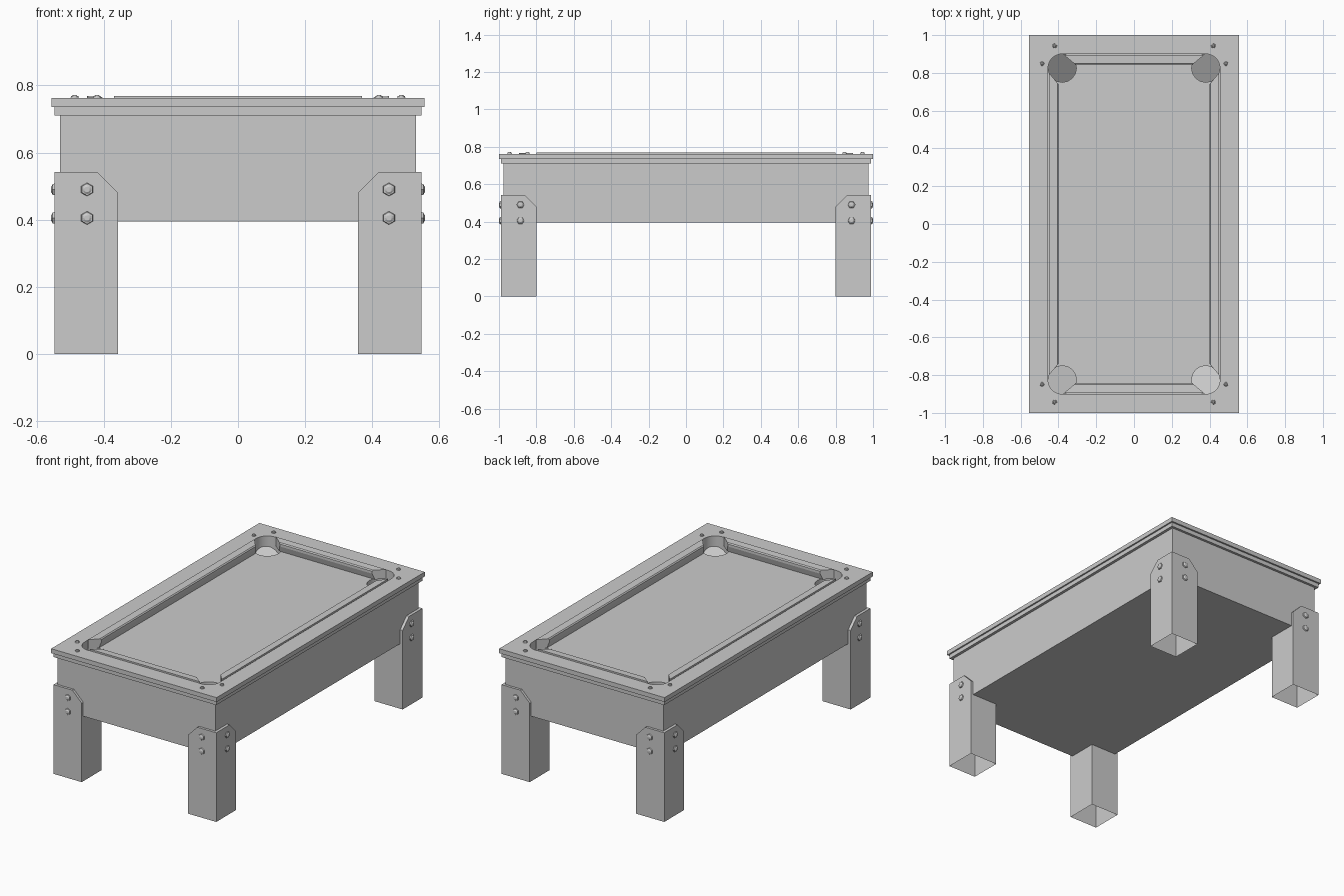
import bpy, bmesh, math
from mathutils import Matrix, Vector

cube = bpy.data.objects.get("Cube")
if cube:
    bpy.data.objects.remove(cube, do_unlink=True)

GREY = (0.6, 0.6, 0.6, 1)
mat = bpy.data.materials.new("plain_grey")
mat.use_nodes = True
mat.diffuse_color = GREY
mat.node_tree.nodes["Principled BSDF"].inputs["Base Color"].default_value = GREY

CORNERS = [(1, 1), (-1, 1), (-1, -1), (1, -1)]
HX, HY, R = 0.455, 0.90, 0.075        # opening half sizes, pocket radius
CX, CY = HX - R, HY - R               # pocket centre
BED, TOP = 0.71, 0.762                # playing surface and rim heights
BASE = 0.395                          # underside of the body
STEPS = 12


def finish(bm, name, recalc=True, smooth=False):
    if recalc:
        bmesh.ops.recalc_face_normals(bm, faces=bm.faces[:])
    mesh = bpy.data.meshes.new(name)
    bm.to_mesh(mesh)
    bm.free()
    mesh.materials.append(mat)
    obj = bpy.data.objects.new(name, mesh)
    bpy.context.collection.objects.link(obj)
    if smooth:
        bpy.ops.object.select_all(action="DESELECT")
        obj.select_set(True)
        bpy.context.view_layer.objects.active = obj
        bpy.ops.object.shade_smooth_by_angle(angle=math.radians(40))
    return obj


def polygon(bm, points):
    return bm.faces.new([bm.verts.new(p) for p in points])


def prism(bm, points, offset):
    """Extrude a closed outline by an offset vector."""
    face = polygon(bm, points)
    out = bmesh.ops.extrude_face_region(bm, geom=[face], use_keep_orig=True)
    moved = [g for g in out["geom"] if isinstance(g, bmesh.types.BMVert)]
    bmesh.ops.translate(bm, verts=moved, vec=offset)


def arc(sx, sy, start, sweep):
    for i in range(STEPS + 1):
        a = start + sweep * i / STEPS
        yield sx * CX + R * math.cos(a), sy * CY + R * math.sin(a)


def outline(bites):
    """Opening outline: rounded corners, or corners bitten out by the pockets."""
    pts = []
    for k, (sx, sy) in enumerate(CORNERS):
        sweep = -1.5 * math.pi if bites else 0.5 * math.pi
        pts += arc(sx, sy, k * math.pi / 2, sweep)
    return pts


def frame(name, x, y, z0, z1):
    """Rectangular slab with the rounded opening through it."""
    bm = bmesh.new()
    for loop in ([(sx * x, sy * y) for sx, sy in CORNERS], outline(False)):
        vs = [bm.verts.new((px, py, z0)) for px, py in loop]
        for a, b in zip(vs, vs[1:] + vs[:1]):
            bm.edges.new((a, b))
    bmesh.ops.triangle_fill(bm, edges=bm.edges[:], use_beauty=True)
    out = bmesh.ops.extrude_face_region(bm, geom=bm.faces[:], use_keep_orig=True)
    bmesh.ops.translate(bm, vec=(0, 0, z1 - z0),
                        verts=[g for g in out["geom"] if isinstance(g, bmesh.types.BMVert)])
    return finish(bm, name, smooth=True)


# Body: box left open under the playing surface
bm = bmesh.new()
bmesh.ops.create_cube(bm, size=1)
bmesh.ops.scale(bm, vec=(1.06, 1.95, BED - BASE), verts=bm.verts)
bmesh.ops.translate(bm, vec=(0, 0, (BED + BASE) / 2), verts=bm.verts)
bmesh.ops.delete(bm, geom=[f for f in bm.faces if f.normal.z > 0.5], context="FACES_ONLY")
finish(bm, "body", recalc=False)

# Two stepped layers of the rim
frame("rim_lower", 0.547, 0.99, BED, 0.735)
frame("rim_upper", 0.556, 1.0, 0.735, TOP)

# Playing surface with pocket cut-outs
bm = bmesh.new()
face = polygon(bm, [(x, y, BED) for x, y in outline(True)])
face.normal_update()
if face.normal.z < 0:
    face.normal_flip()
bmesh.ops.triangulate(bm, faces=[face])
finish(bm, "playing_surface", recalc=False)


# Cushions: profile of (distance in from the wall, height), mitred at both ends
def cushion(name, wall, half, along_x, side):
    profile = [(0, BED), (0, 0.768), (0.044, 0.766), (0.05, 0.76), (0.05, 0.745), (0.04, BED)]
    bm = bmesh.new()
    ends = []
    for e in (-1, 1):
        ring = []
        for d, z in profile:
            run, across = e * (half - 1.2 * d), side * (wall - d)
            ring.append(bm.verts.new((run, across, z) if along_x else (across, run, z)))
        ends.append(ring)
        bm.faces.new(ring)
    n = len(profile)
    for i in range(n):
        j = (i + 1) % n
        bm.faces.new((ends[0][i], ends[0][j], ends[1][j], ends[1][i]))
    finish(bm, name)


for side, word in ((1, "left"), (-1, "right")):
    cushion(word + "_cushion", 0.45, 0.80, False, side)
for side, word in ((1, "back"), (-1, "front")):
    cushion(word + "_cushion", 0.894, 0.37, True, side)


def bolt(bm, pos, axis, radius, height, sides):
    """Bolt head with a domed centre, standing along an axis."""
    rot = Vector((0, 0, 1)).rotation_difference(Vector(axis)).to_matrix().to_4x4()
    place = Matrix.Translation(pos) @ rot
    for r1, r2, z0, z1, n in ((1, 0.9, 0, 0.6, sides), (0.7, 0.4, 0.6, 1, 12)):
        bmesh.ops.create_cone(
            bm, cap_ends=True, segments=n, radius1=radius * r1, radius2=radius * r2,
            depth=height * (z1 - z0),
            matrix=place @ Matrix.Translation((0, 0, height * (z0 + z1) / 2)))


# Corner parts: pocket, leg and bolts
LX, LY, IX, IY = 0.547, 0.99, 0.358, 0.80
for sx, sy in CORNERS:
    tag = ("back_" if sy > 0 else "front_") + ("left" if sx > 0 else "right")

    # Pocket: round cup whose floor falls towards the table centre
    bm = bmesh.new()
    upper, lower = [], []
    for i in range(4 * STEPS):
        a = 2 * math.pi * i / (4 * STEPS)
        c, s = math.cos(a), math.sin(a)
        outward = (c * sx + s * sy) / math.sqrt(2)
        x, y = sx * CX + R * c, sy * CY + R * s
        upper.append(bm.verts.new((x, y, BED)))
        lower.append(bm.verts.new((x, y, 0.64 + 0.06 * outward)))
    for i in range(len(upper)):
        j = (i + 1) % len(upper)
        bm.faces.new((upper[i], upper[j], lower[j], lower[i]))
    bm.faces.new(lower)
    finish(bm, tag + "_pocket", recalc=False, smooth=True)

    # Leg: open-ended square tube with two chamfered plates gripping the body
    bm = bmesh.new()
    ring = [(LX, LY), (IX, LY), (IX, IY), (LX, IY)]
    for (ax, ay), (bx, by) in zip(ring, ring[1:] + ring[:1]):
        polygon(bm, [(sx * ax, sy * ay, 0), (sx * bx, sy * by, 0),
                     (sx * bx, sy * by, BASE), (sx * ax, sy * ay, BASE)])
    bmesh.ops.remove_doubles(bm, verts=bm.verts[:], dist=0.0001)

    def plate(outer, inner):
        return [(outer, BASE), (outer, 0.542), (inner + 0.062, 0.542),
                (inner, 0.48), (inner, BASE)]

    prism(bm, [(sx * x, sy * LY, z) for x, z in plate(LX, IX)], (0, -sy * 0.016, 0))
    prism(bm, [(sx * LX, sy * y, z) for y, z in plate(LY - 0.016, IY)], (-sx * 0.018, 0, 0))
    finish(bm, tag + "_leg")

    # Leg bolts
    bm = bmesh.new()
    for z in (0.405, 0.49):
        bolt(bm, (sx * 0.45, sy * LY, z), (0, sy, 0), 0.02, 0.01, 6)
        bolt(bm, (sx * LX, sy * 0.885, z), (sx, 0, 0), 0.02, 0.01, 6)
    finish(bm, tag + "_leg_bolts")

    # Rim studs beside each pocket
    bm = bmesh.new()
    bolt(bm, (sx * 0.42, sy * 0.943, TOP), (0, 0, 1), 0.012, 0.01, 12)
    bolt(bm, (sx * 0.487, sy * 0.848, TOP), (0, 0, 1), 0.012, 0.01, 12)
    finish(bm, tag + "_rim_studs")
